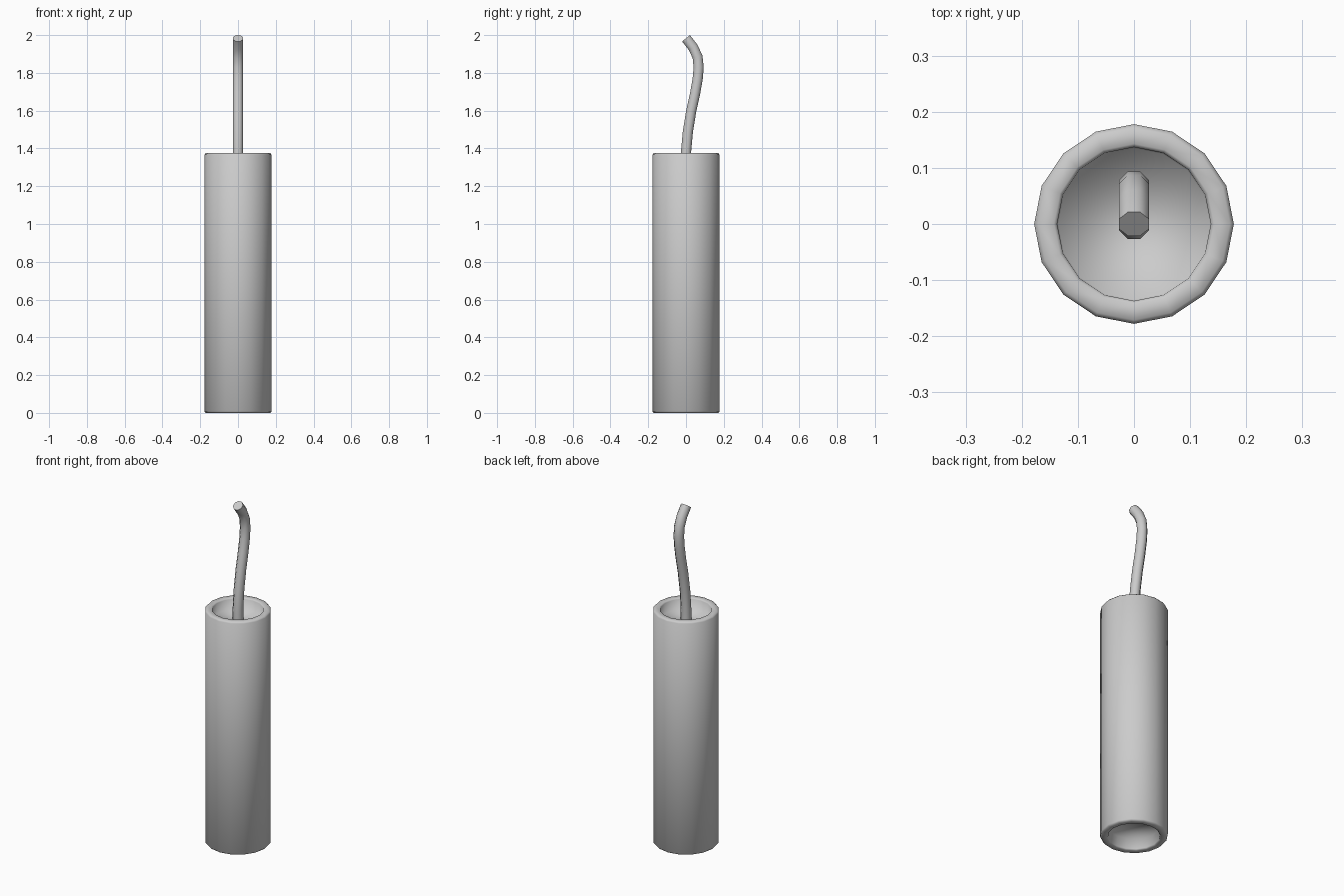
import bpy, bmesh, math
from mathutils import Vector

if "Cube" in bpy.data.objects:
    bpy.data.objects.remove(bpy.data.objects["Cube"])


def loft(name, rings, angle):
    """Skin a stack of equal-length rings and cap both ends."""
    bm = bmesh.new()
    loops = [[bm.verts.new(p) for p in ring] for ring in rings]
    n = len(loops[0])
    for a, b in zip(loops, loops[1:]):
        for i in range(n):
            j = (i + 1) % n
            bm.faces.new((a[i], a[j], b[j], b[i]))
    bm.faces.new(loops[0][::-1])
    bm.faces.new(loops[-1])
    bmesh.ops.recalc_face_normals(bm, faces=bm.faces)
    mesh = bpy.data.meshes.new(name)
    bm.to_mesh(mesh)
    bm.free()
    obj = bpy.data.objects.new(name, mesh)
    bpy.context.collection.objects.link(obj)
    bpy.ops.object.select_all(action='DESELECT')
    obj.select_set(True)
    bpy.context.view_layer.objects.active = obj
    bpy.ops.object.shade_smooth_by_angle(angle=math.radians(angle))
    return obj


def circle(r, n, phase=0.0):
    return [(r * math.cos(math.tau * (i + phase) / n),
             r * math.sin(math.tau * (i + phase) / n)) for i in range(n)]


# Sixteen-sided tube with softened rims and a recessed disc at each end
H = 1.375
lower = [(0.135, 0.065), (0.137, 0.006), (0.143, 0.0), (0.171, 0.0), (0.178, 0.008)]
profile = lower + [(r, H - z) for r, z in reversed(lower)]
loft("tube_body", [[(x, y, z) for x, y in circle(r, 16)] for r, z in profile], 100)

# Bent eight-sided fuse, swept along a path in the y-z plane
path = [(0, 1.305), (0, 1.38), (0.010, 1.49), (0.028, 1.60), (0.048, 1.69),
        (0.062, 1.77), (0.067, 1.83), (0.061, 1.885), (0.038, 1.935), (0.0, 1.983)]
pts = [Vector((0, y, z)) for y, z in path]
rings = []
for k, p in enumerate(pts):
    t = (pts[min(k + 1, len(pts) - 1)] - pts[max(k - 1, 0)]).normalized()
    side = Vector((0, t.z, -t.y))
    rings.append([p + Vector((u, 0, 0)) + side * v for u, v in circle(0.029, 8, 0.5)])
loft("fuse", rings, 60)
